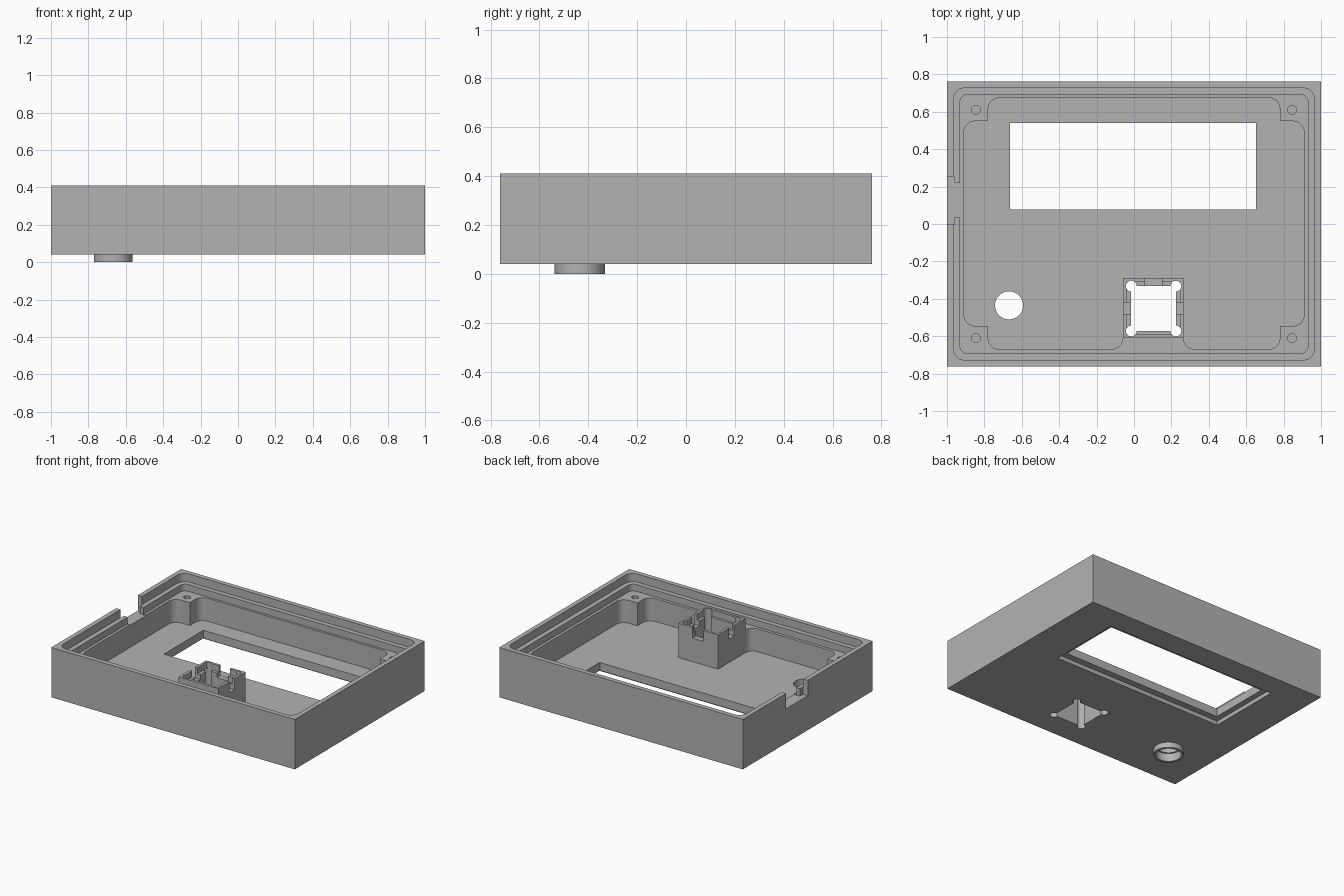
import bpy, bmesh
from math import cos, sin, pi

cube = bpy.data.objects.get("Cube")
if cube:
    bpy.data.objects.remove(cube, do_unlink=True)

grey = bpy.data.materials.new("plain_grey")
grey.use_nodes = True
COLOR = (0.45, 0.45, 0.45, 1)
grey.diffuse_color = COLOR
grey.node_tree.nodes["Principled BSDF"].inputs["Base Color"].default_value = COLOR


def prism(name, outline, z0, z1):
    """Extrude a counter-clockwise outline from z0 to z1."""
    bm = bmesh.new()
    face = bm.faces.new([bm.verts.new((x, y, z0)) for x, y in outline])
    top = bmesh.ops.extrude_face_region(bm, geom=[face])["geom"]
    for v in top:
        if isinstance(v, bmesh.types.BMVert):
            v.co.z = z1
    bmesh.ops.recalc_face_normals(bm, faces=bm.faces)
    mesh = bpy.data.meshes.new(name)
    bm.to_mesh(mesh)
    bm.free()
    mesh.materials.append(grey)
    ob = bpy.data.objects.new(name, mesh)
    bpy.context.collection.objects.link(ob)
    return ob


def box(name, x0, x1, y0, y1, z0, z1, r=0):
    """Box with optional rounded vertical edges."""
    if not r:
        return prism(name, [(x0, y0), (x1, y0), (x1, y1), (x0, y1)], z0, z1)
    corners = [(x1 - r, y1 - r), (x0 + r, y1 - r), (x0 + r, y0 + r), (x1 - r, y0 + r)]
    pts = [(cx + r * cos(a), cy + r * sin(a))
           for q, (cx, cy) in enumerate(corners)
           for a in [(q + i / 8) * pi / 2 for i in range(9)]]
    return prism(name, pts, z0, z1)


def disc(name, x, y, r, z0, z1, n=32):
    return prism(name, [(x + r * cos(2 * pi * i / n), y + r * sin(2 * pi * i / n))
                        for i in range(n)], z0, z1)


def combine(target, other, operation="DIFFERENCE"):
    mod = target.modifiers.new("bool", "BOOLEAN")
    mod.operation, mod.solver, mod.object = operation, "EXACT", other
    bpy.context.view_layer.objects.active = target
    bpy.ops.object.modifier_apply(modifier=mod.name)
    bpy.data.objects.remove(other, do_unlink=True)


BASE, FLOOR, LEDGE, STEP, TOP, OVER = 0.04, 0.13, 0.30, 0.35, 0.41, 0.6
case = box("enclosure_shell", -1, 1, -0.762, 0.762, BASE, TOP)

# Stepped lid seat
combine(case, box("cut", -0.965, 0.965, -0.727, 0.727, STEP, OVER, 0.06))
combine(case, box("cut", -0.93, 0.93, -0.692, 0.692, LEDGE, OVER, 0.04))

# Main cavity, leaving corner posts and a bridge to the switch holder
for x0, x1, y0, y1 in [(-0.91, 0.91, -0.545, 0.55), (-0.78, 0.78, -0.45, 0.675),
                       (-0.78, -0.06, -0.67, -0.25), (0.265, 0.78, -0.67, -0.25)]:
    combine(case, box("cut", x0, x1, y0, y1, FLOOR, OVER, 0.06))

# Screw holes in the corner posts
for x in (-0.845, 0.845):
    for y in (-0.61, 0.61):
        combine(case, disc("cut", x, y, 0.024, 0.16, OVER, 20))

# Cable notch in the side wall
combine(case, box("cut", -1.1, -0.96, 0, 0.255, 0.295, OVER))
combine(case, box("cut", -0.97, -0.9, 0.035, 0.22, 0.295, OVER))

# Display window with a recess on the underside
combine(case, box("cut", -0.663, 0.653, 0.078, 0.54, -0.1, OVER))
combine(case, box("cut", -0.705, 0.695, 0.03, 0.59, -0.1, 0.07))

# Switch holder with side and back slots
holder = box("switch_holder", -0.06, 0.265, -0.61, -0.29, 0.08, 0.385)
combine(holder, box("cut", -0.04, 0.245, -0.59, -0.31, 0.34, OVER))
combine(holder, box("cut", -0.1, 0.3, -0.48, -0.42, 0.305, OVER))
combine(holder, box("cut", 0.06, 0.15, -0.45, -0.25, 0.305, OVER))
combine(case, holder, "UNION")
combine(case, box("cut", -0.015, 0.224, -0.572, -0.332, -0.1, OVER))
for x in (-0.015, 0.224):
    for y in (-0.572, -0.332):
        combine(case, disc("cut", x, y, 0.029, -0.1, OVER, 24))

# Round collar under the base with a button hole
combine(case, disc("collar", -0.668, -0.435, 0.103, 0, 0.08, 48), "UNION")
combine(case, disc("cut", -0.668, -0.435, 0.086, -0.1, 0.06, 48))
combine(case, disc("cut", -0.668, -0.435, 0.075, -0.1, OVER, 48))

bpy.ops.object.select_all(action="DESELECT")
case.select_set(True)
bpy.context.view_layer.objects.active = case
bpy.ops.object.shade_smooth_by_angle(angle=pi / 6)
